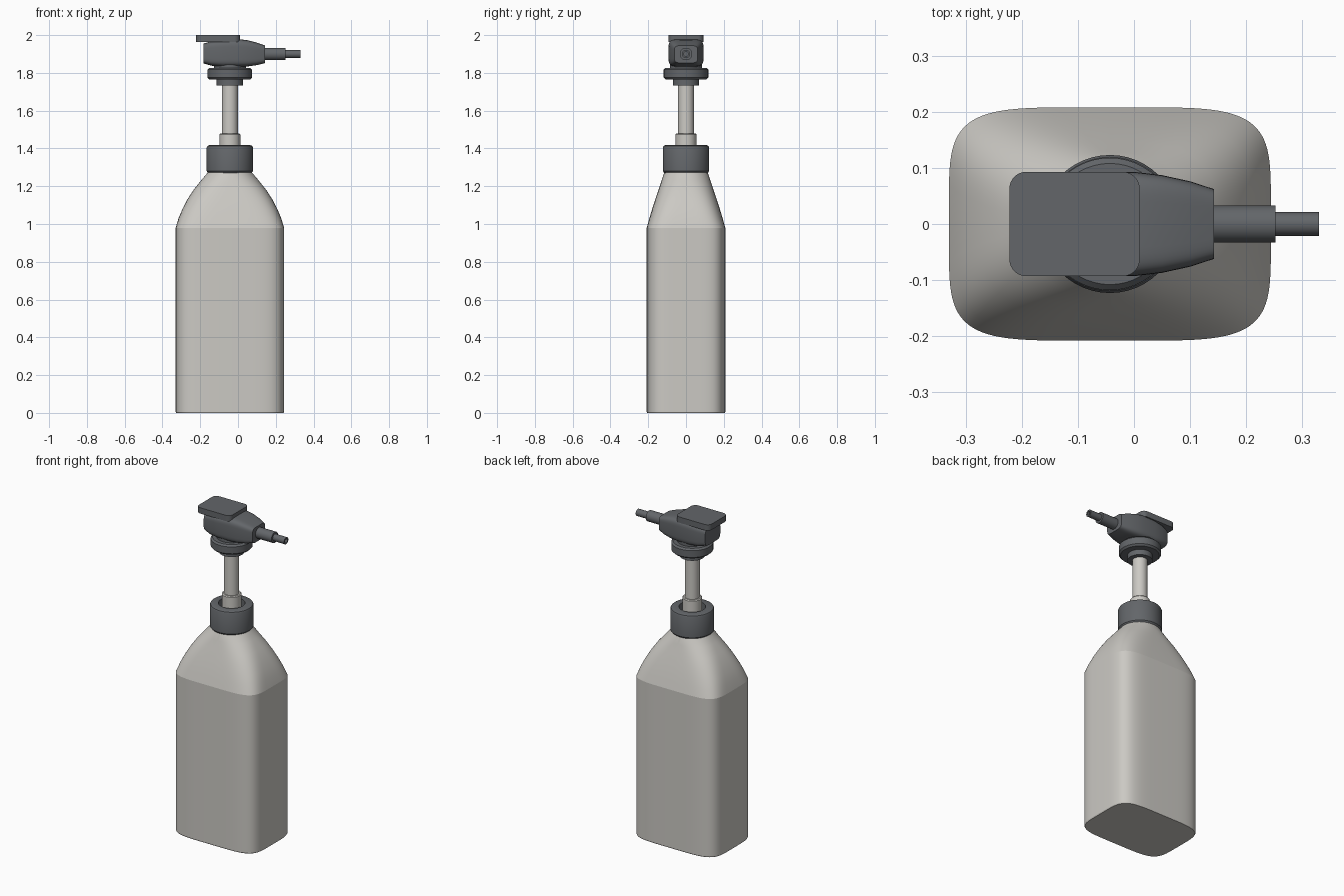
import bpy, bmesh, math

if "Cube" in bpy.data.objects:
    bpy.data.objects.remove(bpy.data.objects["Cube"], do_unlink=True)

CX = -0.043     # pump and bottle axis
NOZZLE_Z = 1.90


def material(name, rgb):
    m = bpy.data.materials.new(name)
    m.use_nodes = True
    m.diffuse_color = (*rgb, 1)
    bsdf = m.node_tree.nodes["Principled BSDF"]
    bsdf.inputs["Base Color"].default_value = (*rgb, 1)
    bsdf.inputs["Roughness"].default_value = 0.5
    return m


LIGHT = material("warm light grey", (0.60, 0.585, 0.55))
DARK = material("dark grey", (0.125, 0.133, 0.143))


def loft(name, rings, mat, angle=30):
    """Skin a list of equal-length rings of points and cap both ends."""
    bm = bmesh.new()
    loops = [[bm.verts.new(p) for p in ring] for ring in rings]
    n = len(loops[0])
    for a, b in zip(loops, loops[1:]):
        for i in range(n):
            j = (i + 1) % n
            bm.faces.new((a[i], a[j], b[j], b[i]))
    bm.faces.new(loops[0])
    bm.faces.new(loops[-1])
    bmesh.ops.recalc_face_normals(bm, faces=bm.faces)
    me = bpy.data.meshes.new(name)
    bm.to_mesh(me)
    bm.free()
    ob = bpy.data.objects.new(name, me)
    bpy.context.collection.objects.link(ob)
    me.materials.append(mat)
    bpy.ops.object.select_all(action='DESELECT')
    ob.select_set(True)
    bpy.context.view_layer.objects.active = ob
    bpy.ops.object.shade_smooth_by_angle(angle=math.radians(angle))
    return ob


def oval(hx, hy, power=2, n=64):
    """Superellipse outline: power 2 is round, higher is squarer."""
    pts = []
    for i in range(n):
        t = 2 * math.pi * i / n
        c, s = math.cos(t), math.sin(t)
        pts.append((hx * math.copysign(abs(c) ** (2 / power), c),
                    hy * math.copysign(abs(s) ** (2 / power), s)))
    return pts


def lathe(name, profile, mat, n=48):
    """Turn a radius/height profile about the pump axis."""
    return loft(name, [[(CX + u, v, z) for u, v in oval(r, r, 2, n)]
                       for r, z in profile], mat)


def rod(name, profile, mat):
    """Turn a radius/x profile about the nozzle axis."""
    return loft(name, [[(x, u, NOZZLE_Z + v) for u, v in oval(r, r, 2, 32)]
                       for r, x in profile], mat)


# Bottle: squarish body, shoulder blending to a round neck
sections = [(0.0, 0.284, 0.206, 5), (0.006, 0.287, 0.208, 5),
            (0.98, 0.287, 0.208, 5), (1.03, 0.272, 0.194, 4.5),
            (1.08, 0.251, 0.179, 4), (1.13, 0.225, 0.163, 3.5),
            (1.18, 0.193, 0.146, 3), (1.23, 0.153, 0.129, 2.4),
            (1.275, 0.115, 0.114, 2), (1.29, 0.105, 0.105, 2)]
loft("bottle", [[(CX + u, v, z) for u, v in oval(hx, hy, p, 96)]
                for z, hx, hy, p in sections], LIGHT, 12)

# Screw cap with a recess around the collar
lathe("screw_cap", [(0.115, 1.27), (0.123, 1.28), (0.123, 1.405), (0.119, 1.413),
                    (0.11, 1.417), (0.075, 1.417), (0.075, 1.36)], DARK)

# Collar and pump stem
lathe("stem_collar", [(0.055, 1.35), (0.055, 1.475), (0.05, 1.48)], LIGHT)
lathe("pump_stem", [(0.042, 1.45), (0.042, 1.75)], LIGHT)

# Flange under the pump head
lathe("head_flange", [(0.07, 1.732), (0.07, 1.765), (0.108, 1.765), (0.118, 1.775),
                      (0.118, 1.817), (0.108, 1.827), (0.085, 1.827),
                      (0.085, 1.86)], DARK)

# Pump head: tapers towards the nozzle
head = [(-0.183, 0.074, 1.850, 1.955), (-0.14, 0.088, 1.838, 1.968),
        (-0.08, 0.093, 1.832, 1.976), (0.0, 0.093, 1.832, 1.979),
        (0.05, 0.087, 1.834, 1.973), (0.10, 0.076, 1.841, 1.960),
        (0.143, 0.062, 1.852, 1.945)]
loft("pump_head", [[(x, u, (lo + hi) / 2 + v)
                    for u, v in oval(hy, (hi - lo) / 2, 5, 48)]
                   for x, hy, lo, hi in head], DARK)


# Thumb plate with rounded corners
def rounded_rect(x0, x1, hy, r, z):
    pts = []
    for k, (cx, cy) in enumerate([(x1 - r, hy - r), (x0 + r, hy - r),
                                  (x0 + r, r - hy), (x1 - r, r - hy)]):
        for i in range(9):
            t = math.pi / 2 * (k + i / 8)
            pts.append((cx + r * math.cos(t), cy + r * math.sin(t), z))
    return pts


loft("thumb_plate", [rounded_rect(-0.222, 0.01, 0.093, 0.03, z)
                     for z in (1.964, 2.0)], DARK)

# Nozzle: thick tube stepping down to a thin tip
rod("nozzle", [(0.033, 0.12), (0.033, 0.252)], DARK)
rod("nozzle_tip", [(0.021, 0.24), (0.021, 0.33), (0.012, 0.33), (0.012, 0.30)], DARK)
